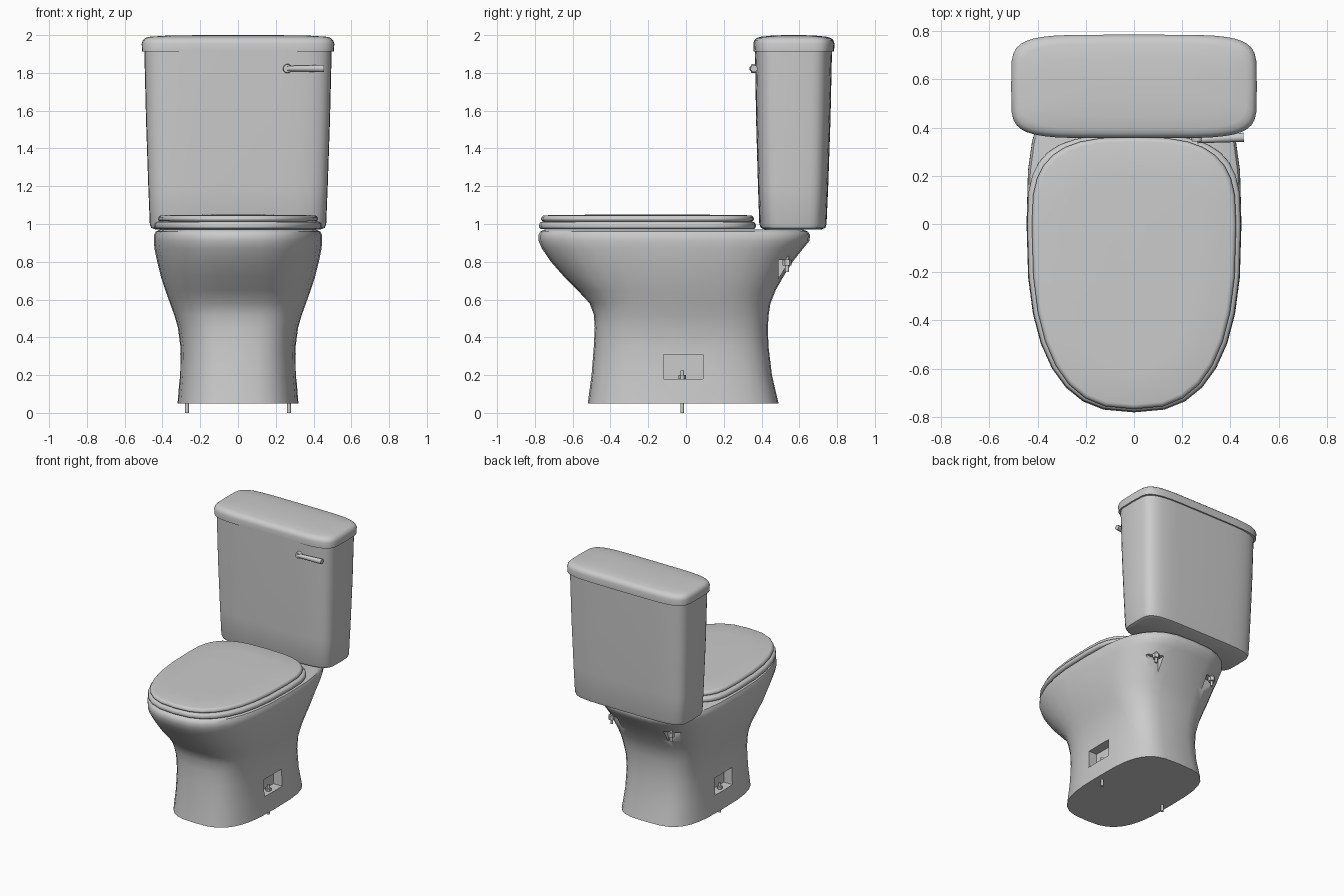
import bpy, bmesh
from math import sin, cos, pi, radians
from mathutils import Vector

if "Cube" in bpy.data.objects:
    bpy.data.objects.remove(bpy.data.objects["Cube"])


def outline(z, yf, yb, w, nf, nb, yc, count):
    # ring with separate superellipse exponents for front and back halves
    pts = []
    for i in range(count):
        t = 2 * pi * i / count
        c, s = cos(t), sin(t)
        n = nb if s > 0 else nf
        px = abs(c) ** (2 / n) * w * (1 if c > 0 else -1)
        py = abs(s) ** (2 / n)
        pts.append((px, yc + py * (yb - yc) if s > 0 else yc - py * (yc - yf), z))
    return pts


def finish(ob, angle=40):
    bpy.ops.object.select_all(action='DESELECT')
    ob.select_set(True)
    bpy.context.view_layer.objects.active = ob
    for m in list(ob.modifiers):
        bpy.ops.object.modifier_apply(modifier=m.name)
    bpy.ops.object.shade_smooth_by_angle(angle=radians(angle))


def new_object(name, bm):
    bmesh.ops.recalc_face_normals(bm, faces=bm.faces)
    me = bpy.data.meshes.new(name)
    bm.to_mesh(me)
    bm.free()
    ob = bpy.data.objects.new(name, me)
    bpy.context.collection.objects.link(ob)
    return ob


def loft(name, sections, yc, count=32):
    # sections: (z, front y, back y, half width, front exponent, back exponent)
    bm = bmesh.new()
    rings = [[bm.verts.new(p) for p in outline(*s, yc, count)] for s in sections]
    for a, b in zip(rings, rings[1:]):
        for i in range(count):
            j = (i + 1) % count
            bm.faces.new((a[i], a[j], b[j], b[i]))
    bm.faces.new(rings[0][::-1])
    bm.faces.new(rings[-1])
    return new_object(name, bm)


def rod(name, a, b, r, r2=None, sides=12):
    a, b = Vector(a), Vector(b)
    bpy.ops.mesh.primitive_cone_add(vertices=sides, radius1=r, radius2=r if r2 is None else r2,
                                    depth=(b - a).length, location=(a + b) / 2)
    ob = bpy.context.object
    ob.name = name
    ob.rotation_euler = (b - a).to_track_quat('Z', 'Y').to_euler()
    finish(ob)
    return ob


def cut_box(target, lo, hi):
    bm = bmesh.new()
    bmesh.ops.create_cube(bm, size=1)
    for v in bm.verts:
        v.co = [lo[k] + (v.co[k] + .5) * (hi[k] - lo[k]) for k in range(3)]
    cutter = new_object("pocket_cutter", bm)
    cutter.hide_render = True
    m = target.modifiers.new("pocket", 'BOOLEAN')
    m.operation, m.solver, m.object = 'DIFFERENCE', 'EXACT', cutter
    return cutter


# bowl and pedestal in one flowing body
bowl = loft("bowl_pedestal", [
    (.05, -.52, .49, .32, 3.0, 3.4),
    (.20, -.50, .455, .308, 3.0, 3.4),
    (.35, -.488, .437, .305, 3.0, 3.4),
    (.45, -.483, .433, .318, 3.0, 3.4),
    (.52, -.488, .438, .338, 3.0, 3.4),
    (.58, -.51, .447, .36, 2.9, 3.3),
    (.65, -.575, .475, .385, 2.8, 3.2),
    (.72, -.645, .515, .408, 2.7, 3.1),
    (.80, -.715, .565, .428, 2.6, 3.0),
    (.87, -.763, .62, .442, 2.6, 3.0),
    (.91, -.780, .653, .446, 2.6, 3.0),
    (.94, -.782, .657, .445, 2.6, 3.0),
    (.96, -.772, .645, .436, 2.6, 3.0),
    (.972, -.745, .615, .41, 2.6, 3.0)], 0)

# floor bolt pockets and rear tank bolt pockets
cutters = []
for s in (-1, 1):
    xs = sorted((s * .235, s * .5))
    cutters.append(cut_box(bowl, (xs[0], -.12, .18), (xs[1], .09, .31)))
    cutters.append(cut_box(bowl, (s * .25 - .055, .49, .69), (s * .25 + .055, .75, .81)))
finish(bowl)
for c in cutters:
    bpy.data.objects.remove(c)

# bolts and nuts
for s, side in ((-1, "left"), (1, "right")):
    x = s * .27
    rod(f"floor_bolt_{side}", (x, -.02, 0), (x, -.02, .225), .01)
    rod(f"floor_nut_{side}", (x, -.02, .18), (x, -.02, .2), .02, sides=6)
    x = s * .25
    rod(f"tank_bolt_{side}", (x, .535, .745), (x, .535, .83), .01)
    rod(f"tank_nut_{side}", (x, .535, .78), (x, .535, .812), .024, sides=6)


def slab(name, z0, z1, yf, yb, w, nf, nb, r, yc, dome=0):
    # flat pad with a rounded rim and an optional domed top
    def ring(z, d):
        return (z, yf + d, yb - d, w - d, nf, nb)
    h = min(r, (z1 - z0) / 2)
    rings = [ring(z0, h * .6), ring(z0 + h * .4, h * .1), ring(z0 + h * .7, 0),
             ring(z1 - dome - h, 0), ring(z1 - dome - h * .5, h * .14),
             ring(z1 - dome - h * .13, h * .5), ring(z1 - dome, h)]
    if dome:
        d = (yb - yf) / 2
        rings += [ring(z1 - dome * .4, h + d * .25), ring(z1, d * .65)]
    return loft(name, rings, yc)


# seat and lid
finish(slab("seat", .973, 1.012, -.778, .37, .443, 2.6, 3.2, .018, 0))
finish(slab("seat_lid", 1.012, 1.05, -.768, .36, .424, 2.6, 3.0, .022, 0, .004))

# tank, tapering down with a rounded bottom edge
tank = loft("tank", [
    (.972, .415, .72, .44, 5, 5),
    (.98, .396, .738, .46, 5, 5),
    (1.0, .388, .744, .467, 5, 5),
    (1.2, .381, .753, .475, 5, 5),
    (1.55, .371, .765, .487, 5, 5),
    (1.92, .365, .773, .496, 5, 5)], .57, 40)
finish(tank)

# tank lid
tank_lid = loft("tank_lid", [
    (1.912, .358, .784, .508, 5.3, 5.3),
    (1.955, .356, .786, .51, 5.3, 5.3),
    (1.973, .362, .78, .504, 5.3, 5.3),
    (1.985, .375, .767, .491, 5.3, 5.3),
    (1.991, .395, .747, .47, 5, 5),
    (1.997, .45, .69, .38, 4, 4),
    (2.0, .52, .62, .2, 3, 3)], .57, 40)
finish(tank_lid)

# flush handle
rod("handle_hub", (.262, .385, 1.823), (.262, .343, 1.823), .026, .022, 16)
rod("handle_arm", (.262, .349, 1.823), (.455, .36, 1.823), .014, .019)
